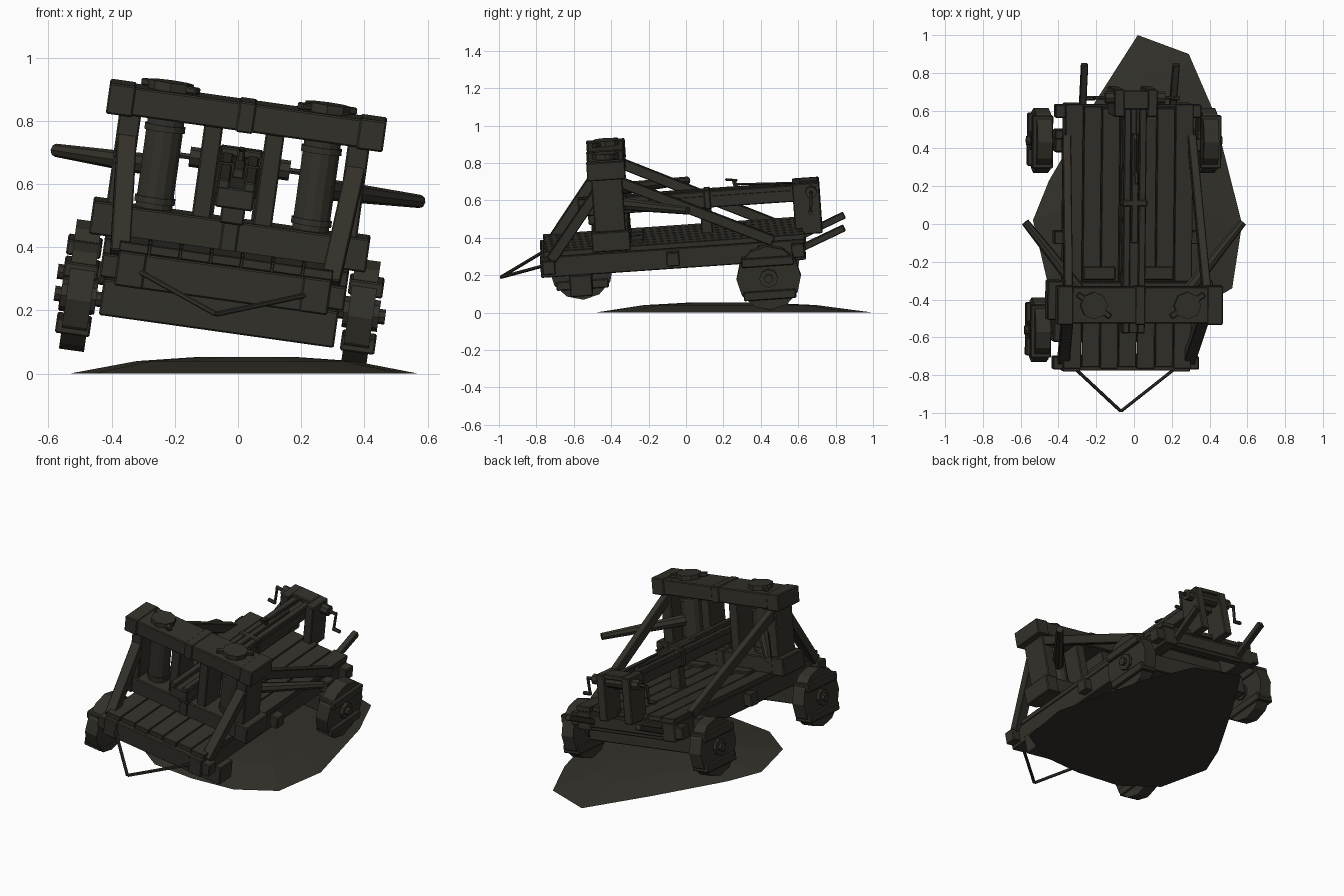
import bpy, bmesh, math
from mathutils import Matrix, Vector

if "Cube" in bpy.data.objects:
    bpy.data.objects.remove(bpy.data.objects["Cube"])

# one flat colour for everything
wood = bpy.data.materials.new("dark weathered wood")
wood.diffuse_color = (0.034, 0.031, 0.023, 1)
wood.use_nodes = True
wood.node_tree.nodes["Principled BSDF"].inputs["Base Color"].default_value = wood.diffuse_color

# the engine leans: one front wheel is missing
TILT = (Matrix.Translation((-0.04, 0, 0.34)) @ Matrix.Rotation(math.radians(8), 4, 'Y')
        @ Matrix.Rotation(math.radians(4), 4, 'X'))


def finish(name, bm, matrix, bevel=0):
    me = bpy.data.meshes.new(name)
    bmesh.ops.recalc_face_normals(bm, faces=bm.faces)
    bm.to_mesh(me)
    bm.free()
    me.materials.append(wood)
    ob = bpy.data.objects.new(name, me)
    bpy.context.collection.objects.link(ob)
    ob.matrix_world = matrix
    if bevel:
        m = ob.modifiers.new("chamfer", 'BEVEL')
        m.width, m.segments = bevel, 1
    return ob


def box(name, x, y, z, bevel=0.005):
    """Box from (min, max) ranges in the engine's own frame."""
    bm = bmesh.new()
    bmesh.ops.create_cube(bm, size=1)
    for v in bm.verts:
        v.co = [(r[0] + r[1]) / 2 + c * (r[1] - r[0]) for r, c in zip((x, y, z), v.co)]
    return finish(name, bm, TILT, bevel)


def between(a, b):
    a, b = Vector(a), Vector(b)
    d = b - a
    return Matrix.Translation((a + b) / 2) @ d.to_track_quat('Z', 'X').to_matrix().to_4x4(), d.length


def beam(name, a, b, w, h):
    """Bar from a to b: w sideways, h upright."""
    a, b = Vector(a), Vector(b)
    d = (b - a).normalized()
    side = Vector((1, 0, 0)) if abs(d.x) < 0.5 else Vector((0, 1, 0))
    up = d.cross(side).normalized()
    side = up.cross(d).normalized()
    bm = bmesh.new()
    rings = [[bm.verts.new(p + side * sx * w / 2 + up * sz * h / 2)
              for sx, sz in ((-1, -1), (1, -1), (1, 1), (-1, 1))] for p in (a, b)]
    bm.faces.new(rings[0])
    bm.faces.new(rings[1][::-1])
    for i in range(4):
        j = (i + 1) % 4
        bm.faces.new((rings[0][i], rings[1][i], rings[1][j], rings[0][j]))
    return finish(name, bm, TILT, 0.004)


def rod(name, a, b, r, n=10, r2=None):
    m, length = between(a, b)
    bm = bmesh.new()
    bmesh.ops.create_cone(bm, cap_ends=True, segments=n, radius1=r,
                          radius2=r if r2 is None else r2, depth=length)
    return finish(name, bm, TILT @ m)


def both(x0, x1, s):
    return tuple(sorted((x0 * s, x1 * s)))


# chassis: cross beams, end boards and deck planks
for y in (-0.735, -0.07, 0.42, 0.60):
    box("cross_beam", (-0.39, 0.39), (y - 0.035, y + 0.035), (-0.035, 0.04))
for y in (-0.755, 0.61):
    box("end_board", (-0.27, 0.27), (y - 0.02, y + 0.02), (-0.055, 0.055))
for i in range(7):
    x = (i - 3) * 0.098
    box("deck_plank", (x - 0.047, x + 0.047), (-0.76 + 0.008 * (i % 2), 0.64 - 0.01 * (i % 3)),
        (0.055, 0.085), 0.003)
for y in (-0.57, 0.435):
    box("axle_bed", (-0.375, 0.375), (y - 0.06, y + 0.06), (-0.165, -0.05))


def wheel(s, y):
    z = -0.12
    # planked disc with two battens, hub and axle end
    rod("wheel_disc", (s * 0.405, y, z), (s * 0.485, y, z), 0.172, 12)
    for dz in (-0.09, 0.09):
        box("wheel_batten", both(0.395, 0.505, s), (y - 0.14, y + 0.14), (z + dz - 0.024, z + dz + 0.024))
    rod("wheel_hub", (s * 0.39, y, z), (s * 0.503, y, z), 0.05, 8)
    rod("axle_end", (s * 0.33, y, z), (s * 0.523, y, z), 0.024, 8)


wheel(-1, -0.57)
wheel(-1, 0.435)
wheel(1, 0.435)

# spring frame: two heavy beams with bands
FY = -0.393
for z0, z1, nm in ((0.08, 0.178, "lower_frame_beam"), (0.465, 0.555, "upper_frame_beam")):
    box(nm, (-0.437, 0.437), (FY - 0.097, FY + 0.097), (z0, z1))
    for x, w in ((-0.40, 0.042), (0, 0.027), (0.40, 0.042)):
        box("frame_band", (x - w, x + w), (FY - 0.103, FY + 0.103), (z0 - 0.004, z1 + 0.004))

for s in (-1, 1):
    box("side_rail", both(0.25, 0.34, s), (-0.78, 0.64), (-0.055, 0.056))
    box("outer_post", both(0.33, 0.40, s), (FY - 0.083, FY + 0.083), (0.17, 0.47))
    box("inner_post", both(0.068, 0.128, s), (FY - 0.075, FY + 0.075), (0.17, 0.47))
    # rope spring with collars, washer and locking bar
    x = s * 0.25
    rod("rope_spring", (x, FY, 0.17), (x, FY, 0.47), 0.06, 14)
    for z in (0.205, 0.435):
        rod("spring_collar", (x, FY, z - 0.01), (x, FY, z + 0.01), 0.066, 14)
    rod("spring_washer", (x, FY, 0.55), (x, FY, 0.583), 0.072, 8)
    d = Vector((0.088, s * 0.06, 0))
    c = Vector((x, FY, 0.568))
    beam("locking_bar", c - d, c + d, 0.03, 0.022)
    rod("throwing_arm", (s * 0.245, FY + 0.005, 0.312), (s * 0.582, 0.03, 0.287), 0.036, 8, 0.021)
    # braces
    beam("front_brace", (s * 0.365, -0.45, 0.39), (s * 0.335, -0.72, 0.04), 0.062, 0.055)
    beam("rear_brace", (s * 0.37, -0.33, 0.44), (s * 0.335, 0.47, 0.06), 0.045, 0.055)
    # push handles and tow bar
    beam("push_handle", (s * 0.24, 0.58, -0.02), (s * 0.245, 0.855, 0.09), 0.036, 0.036)
    beam("tow_bar", (s * 0.27, -0.765, 0.0), (-0.008, -1.0, -0.085), 0.016, 0.016)
    # rear winch posts, collars and cranks
    box("winch_post", both(0.06, 0.115, s), (0.59, 0.735), (0.05, 0.325))
    rod("winch_collar", (s * 0.11, 0.69, 0.28), (s * 0.16, 0.69, 0.28), 0.032, 8)
    rod("crank_shaft", (s * 0.15, 0.69, 0.28), (s * 0.21, 0.69, 0.28), 0.010, 6)
    rod("crank_arm", (s * 0.205, 0.692, 0.288), (s * 0.205, 0.68, 0.18), 0.009, 6)
    rod("crank_grip", (s * 0.20, 0.68, 0.184), (s * 0.25, 0.68, 0.184), 0.011, 6)
    # stock side rails form the bolt groove
    box("groove_rail", both(0.022, 0.06, s), (-0.56, 0.66), (0.28, 0.312))
    # low blocks behind the frame
    box("deck_block", both(0.07, 0.24, s), (-0.29, -0.22), (0.08, 0.10))

# stock, its supports, slider and trigger
box("stock", (-0.06, 0.06), (-0.56, 0.66), (0.222, 0.288))
box("front_stock_support", (-0.038, 0.038), (-0.51, -0.34), (0.17, 0.23))
box("middle_stock_support", (-0.035, 0.035), (0.09, 0.15), (0.08, 0.23))
box("stock_band", (-0.067, 0.067), (0.115, 0.15), (0.215, 0.318))
box("slider", (-0.019, 0.019), (-0.08, 0.50), (0.285, 0.318))
rod("trigger_hook", (0, 0.29, 0.31), (0, 0.28, 0.355), 0.012, 6)
beam("trigger_claw", (0, 0.30, 0.35), (0, 0.235, 0.36), 0.02, 0.012)
rod("draw_rope", (0, 0.29, 0.33), (0, 0.69, 0.312), 0.006, 5)
rod("winch_drum", (-0.11, 0.69, 0.28), (0.11, 0.69, 0.28), 0.036, 10)
box("winch_cap", (-0.068, 0.068), (0.63, 0.73), (0.302, 0.33))

# low mound under the rear wheels
outline = [(0.02, 1.0), (-0.21, 0.64), (-0.45, 0.23), (-0.535, 0.02), (-0.46, -0.30), (-0.26, -0.45),
           (0.02, -0.485), (0.30, -0.47), (0.52, -0.34), (0.572, 0.0), (0.42, 0.60), (0.29, 0.90)]
bm = bmesh.new()
rings = []
for scale, z in ((1, 0), (0.62, 0.04), (0.28, 0.053)):
    rings.append([bm.verts.new((0.03 + (x - 0.03) * scale, 0.2 + (y - 0.2) * scale, z)) for x, y in outline])
n = len(outline)
for lo, hi in zip(rings, rings[1:]):
    for i in range(n):
        j = (i + 1) % n
        bm.faces.new((lo[i], lo[j], hi[j], hi[i]))
bm.faces.new(rings[-1])
bm.faces.new(rings[0][::-1])
finish("earth_mound", bm, Matrix.Identity(4))
